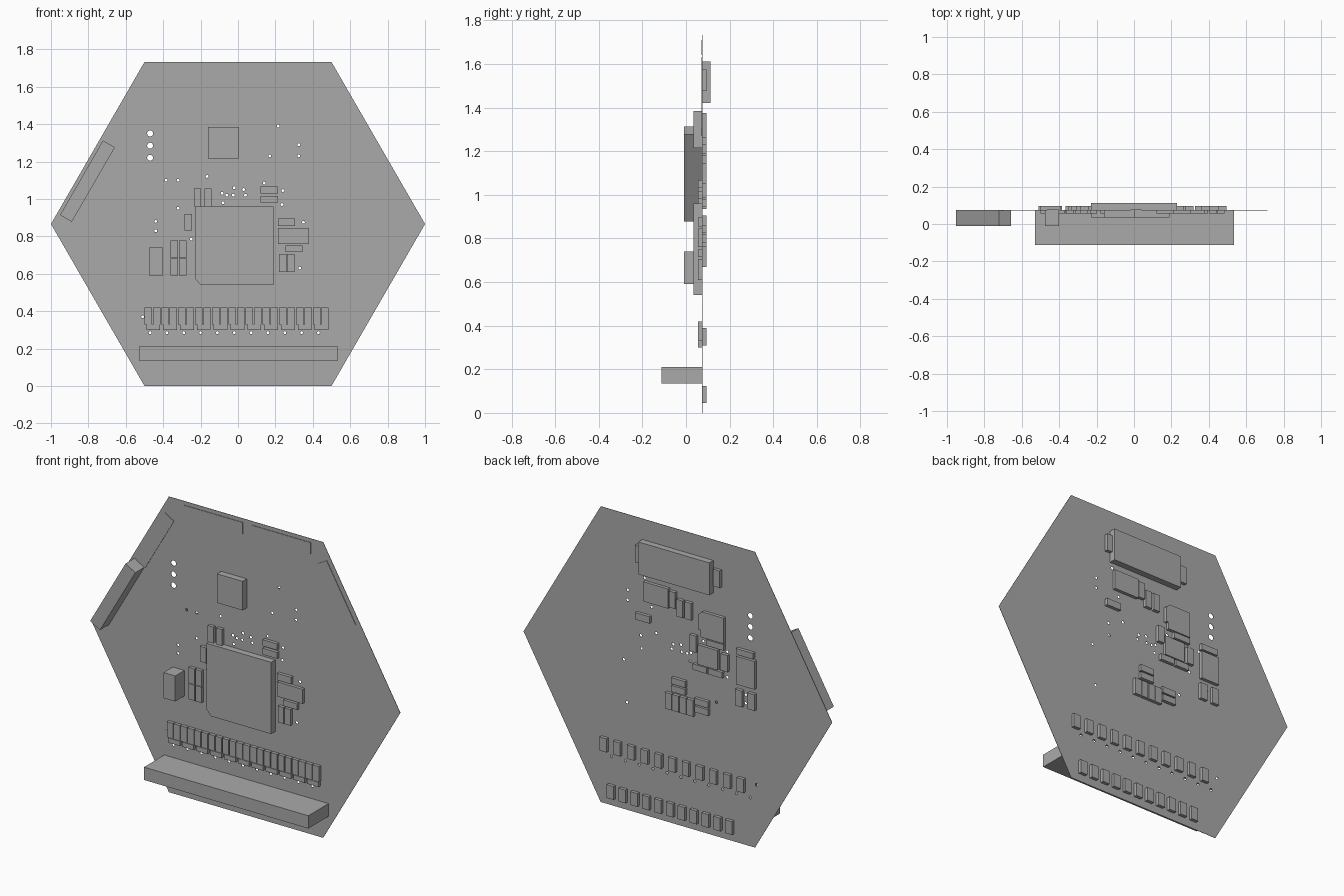
import bpy
import bmesh
from math import sin, cos, pi, radians, sqrt

default_cube = bpy.data.objects.get("Cube")
if default_cube:
    bpy.data.objects.remove(default_cube, do_unlink=True)

# One plain grey for the whole assembly
grey = bpy.data.materials.new("plain_grey")
grey.use_nodes = True
colour = (0.4, 0.4, 0.4, 1)
grey.diffuse_color = colour
for node in grey.node_tree.nodes:
    if node.type == "BSDF_PRINCIPLED":
        node.inputs["Base Color"].default_value = colour

BOARD_Y = 0.075
HALF_THICKNESS = 0.001


def finish(name, mesh):
    mesh.materials.clear()
    mesh.materials.append(grey)
    part = bpy.data.objects.new(name, mesh)
    bpy.context.collection.objects.link(part)
    return part


def prism(name, outline, surface_y):
    """Extrude a flat x-z outline from the board out to surface_y."""
    bm = bmesh.new()
    base = bm.faces.new([bm.verts.new((x, BOARD_Y, z)) for x, z in outline])
    extruded = bmesh.ops.extrude_face_region(bm, geom=[base], use_keep_orig=True)
    for item in extruded["geom"]:
        if isinstance(item, bmesh.types.BMVert):
            item.co.y = surface_y
    bmesh.ops.recalc_face_normals(bm, faces=bm.faces)
    mesh = bpy.data.meshes.new(name)
    bm.to_mesh(mesh)
    bm.free()
    return finish(name, mesh)


def block(name, left, right, bottom, top, surface_y):
    outline = [(left, bottom), (right, bottom), (right, top), (left, top)]
    return prism(name, outline, surface_y)


def slanted_block(name, centre, length, width, degrees, surface_y):
    c, s = cos(radians(degrees)), sin(radians(degrees))
    outline = []
    for u, v in ((-1, -1), (1, -1), (1, 1), (-1, 1)):
        along, across = u * length / 2, v * width / 2
        outline.append((centre[0] + along * c - across * s,
                        centre[1] + along * s + across * c))
    return prism(name, outline, surface_y)


def block_row(name, count, first, pitch, width, bottom, top, surface_y):
    for i in range(count):
        left = first + i * pitch
        block(f"{name}_{i + 1}", left, left + width, bottom, top, surface_y)


def ring(curve, centre, radius, sides):
    """Add one closed polygon to a filled curve."""
    spline = curve.splines.new("POLY")
    spline.points.add(sides - 1)
    spline.use_cyclic_u = True
    for i, point in enumerate(spline.points):
        angle = 2 * pi * i / sides
        point.co = (centre[0] + radius * cos(angle),
                    centre[1] + radius * sin(angle), 0, 1)


# Hexagonal board with drilled holes
curve = bpy.data.curves.new("board_outline", "CURVE")
curve.dimensions = "2D"
curve.fill_mode = "BOTH"
curve.extrude = HALF_THICKNESS
ring(curve, (0, sqrt(3) / 2), 1, 6)
for z in (1.22, 1.285, 1.35):
    ring(curve, (-0.47, z), 0.016, 16)
via_holes = [
    (-.385, 1.1), (-.32, 1.1), (-.165, 1.12), (.215, 1.39), (.325, 1.29),
    (.325, 1.23), (.17, 1.23), (.14, 1.085), (.24, 1.045), (.235, .97),
    (-.32, .95), (-.44, .88), (-.44, .83), (.35, .875), (.33, .63),
    (-.25, .785), (-.51, .37), (-.02, 1.06), (.03, 1.05), (-.06, 1.02),
    (-.025, 1.02), (.04, 1.02), (-.085, 1.03), (-.08, .98),
]
via_holes += [(-.47 + .09 * i, .285) for i in range(11)]
for hole in via_holes:
    ring(curve, hole, 0.008, 8)
outline_object = bpy.data.objects.new("board_outline", curve)
bpy.context.collection.objects.link(outline_object)
bpy.context.view_layer.update()
graph = bpy.context.evaluated_depsgraph_get()
board_mesh = bpy.data.meshes.new_from_object(outline_object.evaluated_get(graph))
bpy.data.objects.remove(outline_object, do_unlink=True)
board = finish("circuit_board", board_mesh)
board.rotation_euler.x = pi / 2
board.location.y = BOARD_Y

# Front: connectors, flat edge pads and large chips
TALL, CHIP, LOW, PAD = -0.01, 0.035, 0.055, 0.071
block("bottom_header", -.53, .535, .135, .21, -0.113)
slanted_block("side_connector", (-.805, 1.095), .46, .073, 60, TALL)
for side, label in ((-1, "right"), (1, "left")):
    slanted_block(f"{label}_edge_pad", (side * .59, 1.45), .38, .068, -60 * side, PAD)
    slanted_block(f"{label}_top_pad", (.01 + side * .22, 1.675), .38, .068, 0, PAD)
prism("main_processor", [(-.2, .54), (.19, .54), (.19, .96), (-.23, .96), (-.23, .575)], CHIP)
block("upper_chip", -.16, .005, 1.215, 1.385, CHIP)
block("tall_capacitor", -.475, -.4, .59, .74, TALL)

# Front: small parts around the processor
block_row("upper_capacitor", 2, -.235, .055, .037, .96, 1.055, LOW)
block("side_capacitor", -.285, -.245, .83, .92, LOW)
for level, bottom in (("lower", .59), ("upper", .685)):
    block_row(f"{level}_filter", 2, -.36, .045, .04, bottom, bottom + .092, LOW)
for level, bottom in (("lower", .98), ("upper", 1.03)):
    block(f"{level}_resistor", .12, .215, bottom, bottom + .037, LOW)
block("oscillator_resistor", .215, .305, .855, .895, LOW)
block("oscillator", .215, .38, .76, .845, LOW)
block("oscillator_capacitor", .255, .345, .715, .75, LOW)
block_row("load_capacitor", 2, .22, .043, .038, .61, .705, LOW)

# Front: rows along the header
block_row("header_capacitor", 22, -.5, .045, .04, .33, .42, LOW)
block_row("header_resistor", 11, -.49, .09, .074, .3, .328, LOW)

# Back: module and its neighbours
BACK_TALL, BACK = 0.113, 0.095
block("back_module", -.23, .23, 1.42, 1.61, BACK_TALL)
block("module_left_capacitor", .23, .265, 1.475, 1.575, BACK)
block("module_right_capacitor", -.285, -.24, 1.47, 1.57, BACK)
block("back_driver", .05, .21, 1.26, 1.375, BACK)
block("driver_capacitor", .005, .045, 1.27, 1.365, BACK)
block_row("driver_resistor", 2, -.1, .055, .042, 1.23, 1.33, BACK)
block("lone_resistor", .17, .265, 1.14, 1.18, BACK)

# Back: power section
prism("power_inductor", [(-.31, 1.15), (-.16, 1.15), (-.16, 1.19), (-.145, 1.19),
                         (-.145, 1.28), (-.17, 1.3), (-.31, 1.3)], BACK)
block("inductor_capacitor", -.31, -.2, 1.11, 1.145, BACK)
block("regulator_left_capacitor", -.13, -.09, 1.05, 1.147, BACK)
block("power_regulator", -.27, -.14, .985, 1.1, BACK)
block("regulator_right_capacitor", -.335, -.29, .99, 1.088, BACK)
block_row("regulator_resistor", 2, -.3, .1, .09, .945, .98, BACK)
block("back_transistor", -.51, -.39, .935, 1.1, BACK)
block("transistor_resistor", -.5, -.39, 1.11, 1.145, BACK)
block_row("transistor_capacitor", 2, -.51, .08, .045, .81, .905, BACK)

# Back: passive cluster behind the processor
for level, bottom in (("lower", .78), ("upper", .825)):
    block(f"{level}_cluster_resistor", -.06, .03, bottom, bottom + .037, BACK)
block_row("cluster_capacitor", 4, -.113, .047, .042, .67, .765, BACK)
for level, bottom in (("lower", .7), ("upper", .745)):
    block(f"{level}_cluster_bead", -.21, -.12, bottom, bottom + .037, BACK)

# Back: two rows near the lower edge
block_row("indicator_resistor", 11, -.44, .089, .045, .31, .39, BACK)
block_row("edge_resistor", 11, -.365, .0768, .045, .045, .123, BACK)
